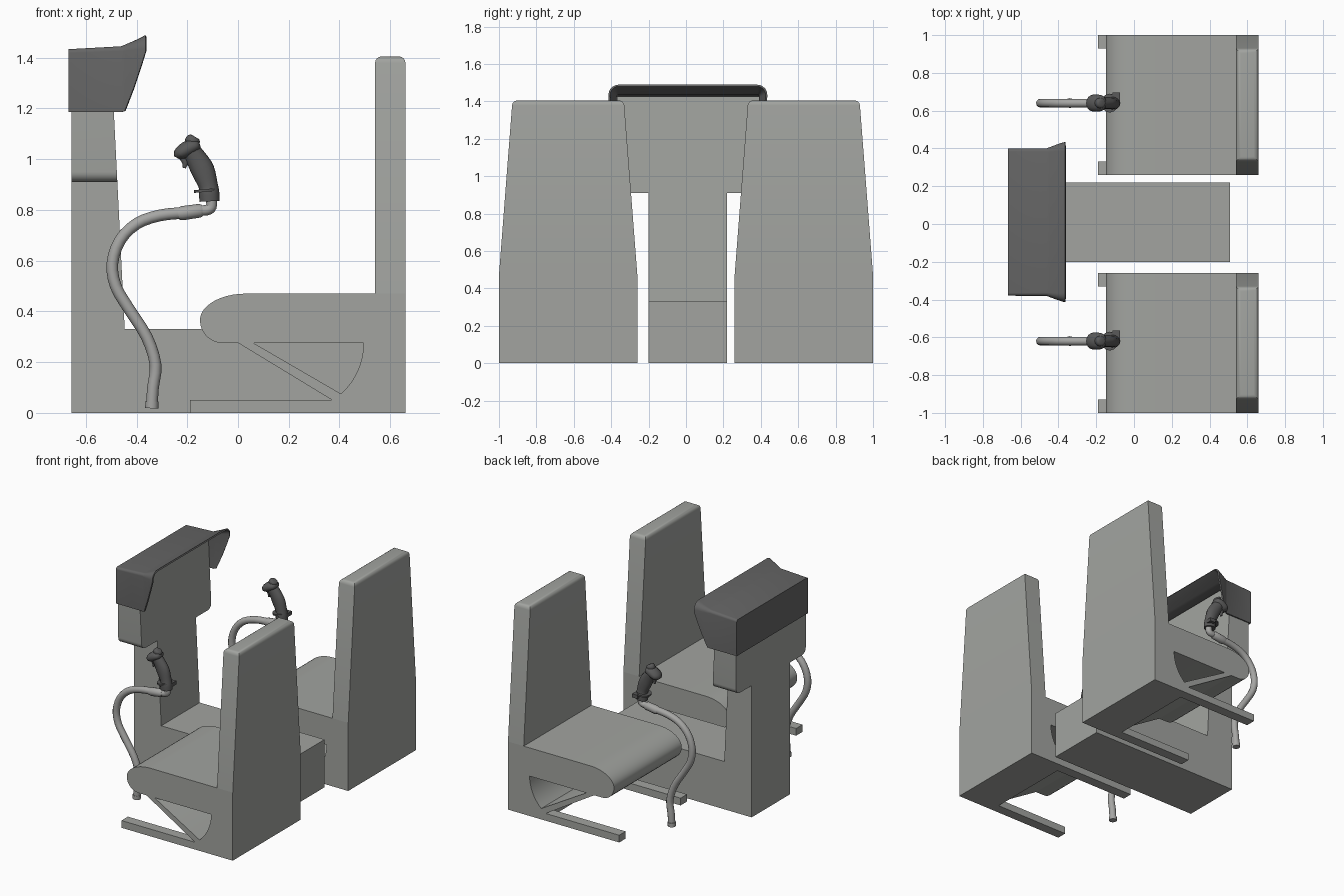
import bpy, bmesh, math
from mathutils import Vector

if "Cube" in bpy.data.objects:
    bpy.data.objects.remove(bpy.data.objects["Cube"])

CY = 0.01  # centre plane of the console and sticks


def material(name, r, g, b):
    m = bpy.data.materials.new(name)
    m.diffuse_color = (r, g, b, 1)
    m.use_nodes = True
    m.node_tree.nodes["Principled BSDF"].inputs["Base Color"].default_value = m.diffuse_color
    return m


GREY = material("light grey", 0.36, 0.37, 0.35)
HOOD = material("charcoal", 0.13, 0.13, 0.13)
TUBE = material("tube grey", 0.38, 0.38, 0.37)
GRIP = material("grip black", 0.10, 0.10, 0.10)


def finish(bm, name, mat, angle=35):
    """Shade smooth below the angle and link as an object."""
    bmesh.ops.recalc_face_normals(bm, faces=bm.faces)
    for f in bm.faces:
        f.smooth = True
    for e in bm.edges:
        e.smooth = len(e.link_faces) == 2 and e.calc_face_angle(0) < math.radians(angle)
    me = bpy.data.meshes.new(name)
    bm.to_mesh(me)
    bm.free()
    me.materials.append(mat)
    ob = bpy.data.objects.new(name, me)
    bpy.context.collection.objects.link(ob)
    return ob


def loft(name, rings, mat, caps=(True, True), closed=True, angle=35):
    """Skin a list of rings of 3D points."""
    bm = bmesh.new()
    vs = [[bm.verts.new(p) for p in ring] for ring in rings]
    n = len(vs[0])
    for a, b in zip(vs, vs[1:]):
        for i in range(n if closed else n - 1):
            j = (i + 1) % n
            bm.faces.new((a[i], a[j], b[j], b[i]))
    if caps[0]:
        bm.faces.new(vs[0])
    if caps[1]:
        bm.faces.new(vs[-1])
    return finish(bm, name, mat, angle)


def prism_y(name, prof, y0, y1, mat):
    return loft(name, [[(x, y, z) for x, z in prof] for y in (y0, y1)], mat)


def box(name, x0, x1, y0, y1, z0, z1, mat):
    return prism_y(name, [(x0, z0), (x1, z0), (x1, z1), (x0, z1)], y0, y1, mat)


def arc(cx, cz, rx, rz, a0, a1, n):
    return [(cx + rx * math.cos(math.radians(a0 + (a1 - a0) * i / n)),
             cz + rz * math.sin(math.radians(a0 + (a1 - a0) * i / n))) for i in range(n + 1)]


def sweep(name, path, y, mat, sides=12, steps=3):
    """Tube in the xz plane; path rows are x, z, in-plane radius, y radius."""
    pts = [Vector(p) for p in path]
    ext = [2 * pts[0] - pts[1]] + pts + [2 * pts[-1] - pts[-2]]
    fine = []
    for p0, p1, p2, p3 in zip(ext, ext[1:], ext[2:], ext[3:]):
        for k in range(steps):
            t = k / steps
            fine.append(0.5 * (2 * p1 + (p2 - p0) * t + (2 * p0 - 5 * p1 + 4 * p2 - p3) * t * t
                               + (3 * p1 - p0 - 3 * p2 + p3) * t ** 3))
    fine.append(pts[-1])
    rings = []
    for i, p in enumerate(fine):
        d = fine[min(i + 1, len(fine) - 1)] - fine[max(i - 1, 0)]
        d = Vector((d[0], d[1])).normalized()
        ring = []
        for s in range(sides):
            a = 2 * math.pi * s / sides
            u, v = p[2] * math.cos(a), p[3] * math.sin(a)
            ring.append((p[0] - d.y * u, y + v, p[1] + d.x * u))
        rings.append(ring)
    return loft(name, rings, mat, angle=50)


# --- Seats ---
front = arc(0.03, 0.365, 0.18, 0.105, 90, 175, 10) + arc(-0.06, 0.365, 0.09, 0.09, 190, 270, 6)
hole = arc(0.20, 0.275, 0.295, 0.28, 0, -46, 8)
seat_profile = [(0.38, 0), (0.66, 0), (0.66, 0.47)] + front + hole + [(0.38, 0.05)]
strut_profile = [(0.0, 0.276), (0.06, 0.276), (0.415, 0.07), (0.38, 0.045)]

for side, tag in ((-1, "right"), (1, "left")):
    c = side * 0.63
    y0, y1 = c - 0.37, c + 0.37
    prism_y("seat_base_" + tag, seat_profile, y0, y1, GREY)
    prism_y("seat_strut_" + tag, strut_profile, y0, y1, GREY)
    for k, ya in enumerate((y0, y1 - 0.07)):
        box(f"seat_rail_{tag}_{k}", -0.19, 0.385, ya, ya + 0.07, 0, 0.05, GREY)

    # tapered backrest with a rounded top
    bm = bmesh.new()
    rings = []
    for z, h in ((0.47, 0.37), (1.405, 0.298)):
        rings.append([bm.verts.new((x, c + s * h, z))
                      for x, s in ((0.54, -1), (0.66, -1), (0.66, 1), (0.54, 1))])
    for i in range(4):
        j = (i + 1) % 4
        bm.faces.new((rings[0][i], rings[0][j], rings[1][j], rings[1][i]))
    bm.faces.new(rings[0])
    top = bm.faces.new(rings[1])
    bmesh.ops.bevel(bm, geom=list(top.edges), offset=0.026, segments=4,
                    profile=0.5, affect='EDGES')
    finish(bm, "seat_back_" + tag, GREY)

# --- Centre console and instrument panel ---
box("centre_console", -0.60, 0.507, CY - 0.21, CY + 0.21, 0, 0.33, GREY)
half = [(0.21, 0), (0.21, 0.91)] + arc(0.34, 0.95, 0.04, 0.04, -90, 0, 6) + [(0.38, 1.425)]
outline = half + [(-y, z) for y, z in reversed(half)]
loft("instrument_panel",
     [[(-0.656, CY + y, z) for y, z in outline],
      [(-0.43 - 0.05 * z, CY + y, z) for y, z in outline]], GREY)

# --- Glare hood: x, bottom z, top z, half width, corner radius ---
rings = []
for x, zb, zt, h, r in ((-0.664, 1.185, 1.43, 0.386, 0.012), (-0.46, 1.185, 1.44, 0.386, 0.014),
                        (-0.445, 1.19, 1.446, 0.392, 0.02), (-0.41, 1.28, 1.461, 0.405, 0.03),
                        (-0.38, 1.37, 1.475, 0.415, 0.04), (-0.363, 1.425, 1.485, 0.42, 0.05)):
    side = [(h, zb)] + arc(h - r, zt - r, r, r, 0, 90, 5)
    rings.append([(x, CY + y, z) for y, z in side + [(-y, z) for y, z in reversed(side)]])
hood = loft("glare_hood", rings, HOOD, caps=(True, False), closed=False)
shell = hood.modifiers.new("shell", 'SOLIDIFY')
shell.thickness = 0.01
shell.offset = 0

# --- Control sticks ---
R = 0.023
tube_path = [(-0.34, 0.02), (-0.335, 0.1), (-0.325, 0.19), (-0.36, 0.30), (-0.43, 0.41),
             (-0.482, 0.50), (-0.495, 0.59), (-0.465, 0.68), (-0.40, 0.745),
             (-0.31, 0.778), (-0.20, 0.79)]
for y, tag in ((CY - 0.63, "right"), (CY + 0.63, "left")):
    sweep("stick_tube_" + tag, [(x, z, R, R) for x, z in tube_path], y, TUBE)
    sweep("stick_foot_" + tag, [(-0.34, 0.018, 0.026, 0.026), (-0.339, 0.045, 0.026, 0.026)],
          y, TUBE, steps=1)
    sweep("stick_sleeve_" + tag, [(-0.235, 0.784, 0.024, 0.024), (-0.22, 0.787, 0.028, 0.028),
                                  (-0.15, 0.797, 0.027, 0.027), (-0.14, 0.798, 0.022, 0.022)],
          y, TUBE, steps=1)
    sweep("stick_elbow_" + tag, [(-0.15, 0.797, 0.02, 0.02), (-0.12, 0.80, 0.021, 0.021),
                                 (-0.105, 0.812, 0.021, 0.021), (-0.105, 0.84, 0.021, 0.021)],
          y, TUBE)
    # grip body, finger rest, head, hat button and trigger
    sweep("grip_body_" + tag, [(-0.112, 0.834, 0.040, 0.036), (-0.114, 0.87, 0.040, 0.036),
                               (-0.117, 0.895, 0.038, 0.032), (-0.138, 0.955, 0.046, 0.032),
                               (-0.163, 1.0, 0.042, 0.032), (-0.19, 1.04, 0.036, 0.034)],
          y, GRIP)
    sweep("finger_rest_" + tag, [(-0.128, 0.871, 0.045, 0.05), (-0.129, 0.882, 0.045, 0.05)],
          y, GRIP, steps=1)
    box("grip_thumb_ledge_" + tag, -0.115, -0.075, y, y + 0.055, 0.855, 0.88, GRIP)
    sweep("grip_head_" + tag, [(-0.24, 1.005, 0.014, 0.022), (-0.228, 1.022, 0.027, 0.042),
                               (-0.19, 1.045, 0.032, 0.045), (-0.16, 1.055, 0.022, 0.036),
                               (-0.15, 1.058, 0.008, 0.015)], y, GRIP)
    sweep("hat_button_" + tag, [(-0.185, 1.05, 0.02, 0.02), (-0.18, 1.07, 0.03, 0.028),
                                (-0.174, 1.086, 0.024, 0.024), (-0.172, 1.09, 0.012, 0.012)],
          y, GRIP, steps=2)
    sweep("trigger_" + tag, [(-0.212, 0.965, 0.006, 0.008), (-0.208, 0.985, 0.012, 0.011),
                             (-0.215, 1.01, 0.018, 0.013)], y, GRIP)
